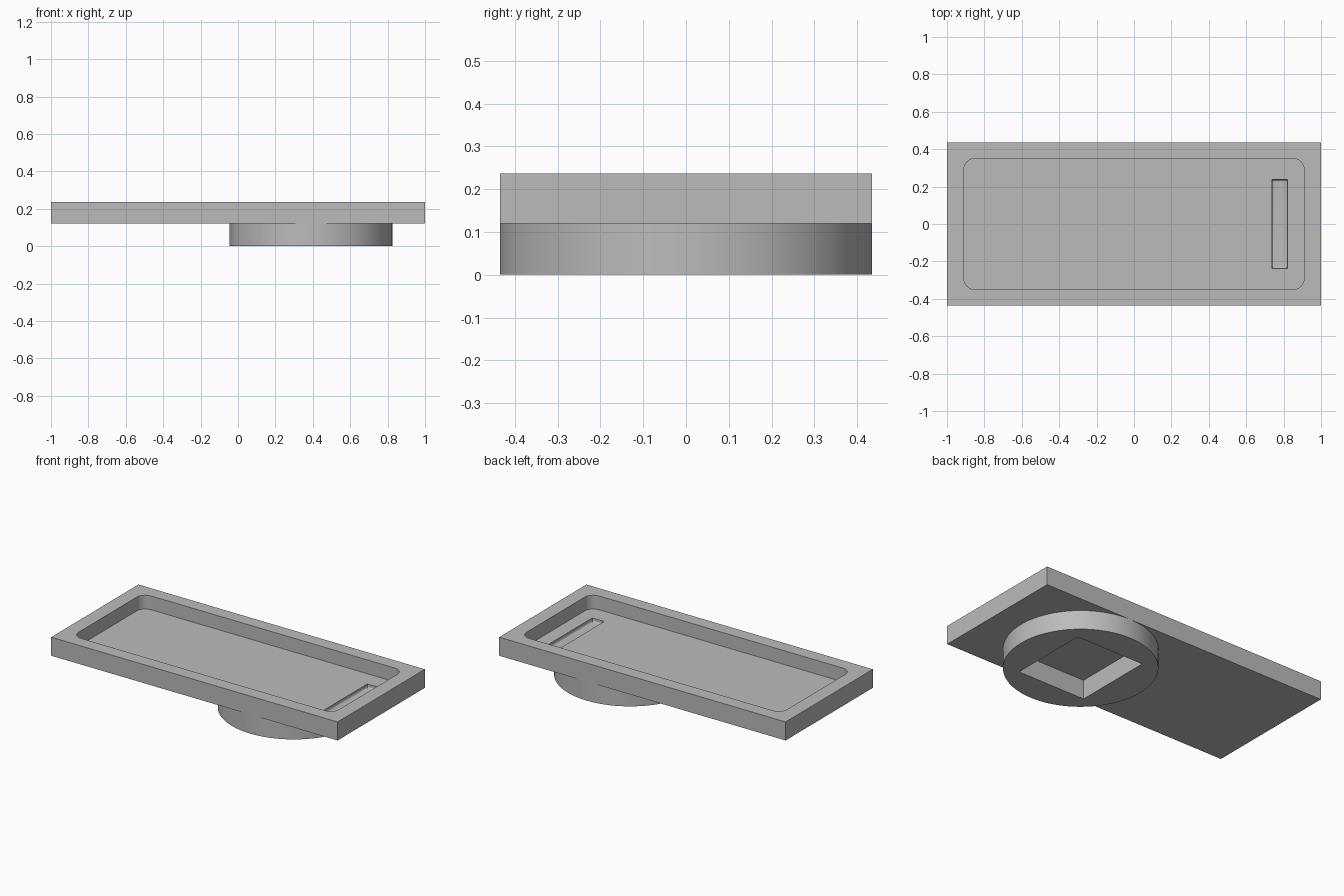
import bpy
import bmesh
import math
from mathutils import Matrix, Vector

if "Cube" in bpy.data.objects:
    bpy.data.objects.remove(bpy.data.objects["Cube"], do_unlink=True)

TOP, UNDER, FLOOR, SLOT_FLOOR = 0.237, 0.12, 0.15, 0.125
HALF_Y = 0.435
DISC_X = 0.39

# One grey material for everything
grey = bpy.data.materials.new("plain grey")
grey.use_nodes = True
colour = (0.5, 0.5, 0.5, 1)
grey.diffuse_color = colour
grey.node_tree.nodes["Principled BSDF"].inputs["Base Color"].default_value = colour


def finish(name, bm):
    bmesh.ops.recalc_face_normals(bm, faces=bm.faces)
    mesh = bpy.data.meshes.new(name)
    bm.to_mesh(mesh)
    bm.free()
    mesh.materials.append(grey)
    obj = bpy.data.objects.new(name, mesh)
    bpy.context.collection.objects.link(obj)
    return obj


def box(name, low, high, bevel=0, pick=None):
    """Box between two corners, with the picked edges rounded."""
    low, high = Vector(low), Vector(high)
    bm = bmesh.new()
    bmesh.ops.create_cube(bm, size=1, matrix=Matrix.Translation((low + high) / 2)
                          @ Matrix.Diagonal((*(high - low), 1)))
    if bevel:
        edges = [e for e in bm.edges if pick(e.verts[0].co, e.verts[1].co)]
        bmesh.ops.bevel(bm, geom=edges, offset=bevel, segments=8,
                        profile=0.5, affect='EDGES')
    return finish(name, bm)


def cut(target, cutter):
    """Subtract the cutter from the target, then discard it."""
    cutter.hide_render = True
    mod = target.modifiers.new("cut", 'BOOLEAN')
    mod.operation = 'DIFFERENCE'
    mod.solver = 'EXACT'
    mod.object = cutter
    bpy.ops.object.select_all(action='DESELECT')
    bpy.context.view_layer.objects.active = target
    target.select_set(True)
    bpy.ops.object.modifier_apply(modifier=mod.name)
    bpy.data.objects.remove(cutter, do_unlink=True)


def shade(obj):
    bpy.ops.object.select_all(action='DESELECT')
    bpy.context.view_layer.objects.active = obj
    obj.select_set(True)
    bpy.ops.object.shade_smooth_by_angle(angle=math.radians(30))


# Tray with a round-cornered recess
tray = box("tray", (-1, -HALF_Y, UNDER), (1, HALF_Y, TOP))
cut(tray, box("recess_cutter", (-0.91, -0.35, FLOOR), (0.91, 0.35, TOP + 0.1),
              0.06, lambda a, b: abs(a.z - b.z) > 0.01))

# Shallow slot in the recess floor, rounded along the bottom
cut(tray, box("slot_cutter", (0.737, -0.237, SLOT_FLOOR), (0.82, 0.237, FLOOR + 0.03),
              0.012, lambda a, b: max(a.z, b.z) < SLOT_FLOOR + 0.001))
shade(tray)

# Round foot with a rectangular socket
bm = bmesh.new()
bmesh.ops.create_cone(bm, cap_ends=True, segments=96, radius1=HALF_Y, radius2=HALF_Y,
                      depth=UNDER, matrix=Matrix.Translation((DISC_X, 0, UNDER / 2)))
foot = finish("round_foot", bm)
cut(foot, box("socket_cutter", (DISC_X - 0.235, -0.255, -0.1),
              (DISC_X + 0.235, 0.255, UNDER + 0.1)))
shade(foot)
